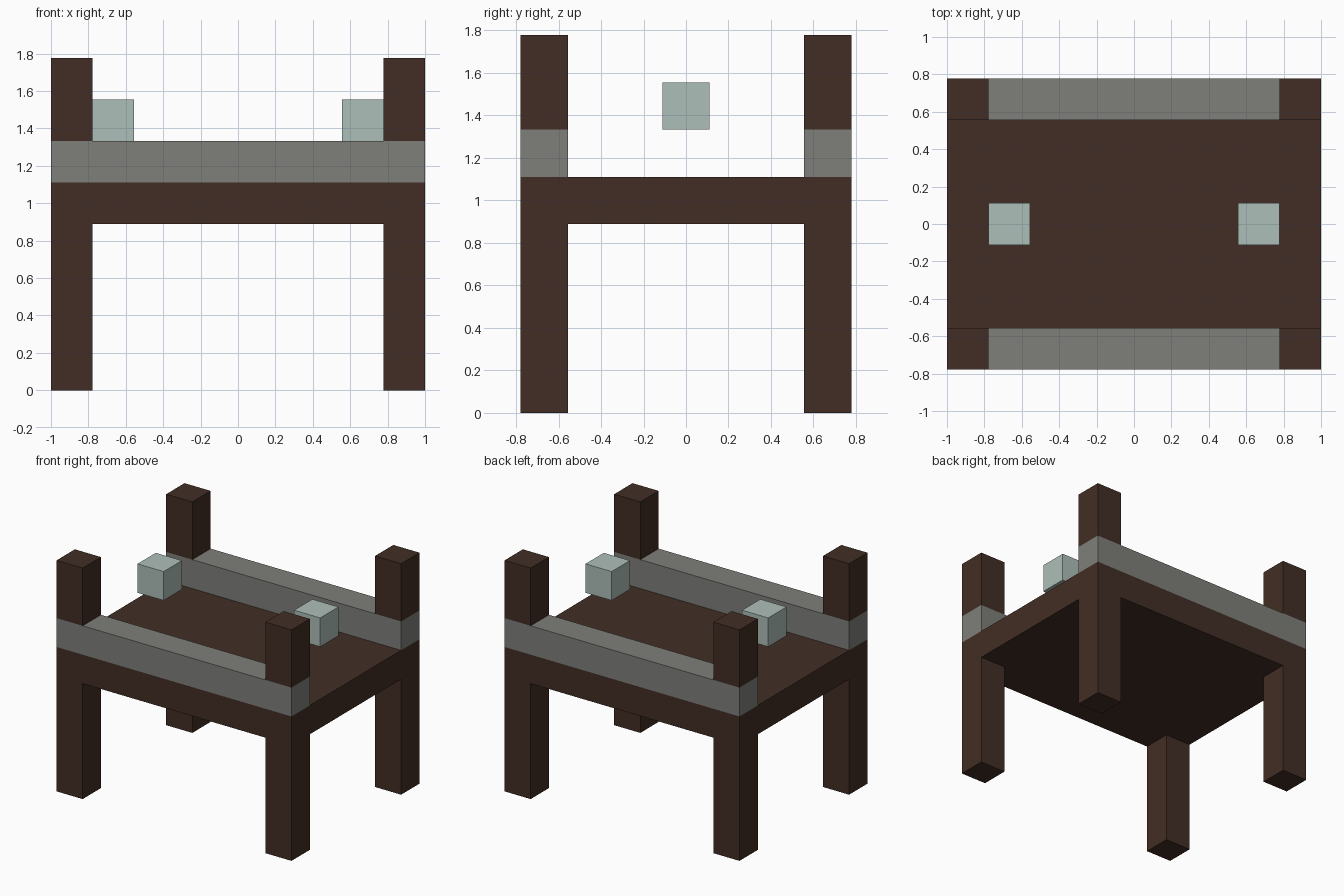
import bpy

cube = bpy.data.objects.get("Cube")
if cube:
    bpy.data.objects.remove(cube, do_unlink=True)

U = 2 / 9  # one block edge


def material(name, rgb):
    mat = bpy.data.materials.new(name)
    mat.use_nodes = True
    color = (*rgb, 1)
    mat.diffuse_color = color
    mat.node_tree.nodes["Principled BSDF"].inputs["Base Color"].default_value = color
    return mat


def block(name, center, size, mat):
    """Box with centre and size given in block units."""
    bpy.ops.mesh.primitive_cube_add(size=1, location=[c * U for c in center])
    obj = bpy.context.object
    obj.name = name
    obj.scale = [s * U for s in size]
    bpy.ops.object.transform_apply(location=False, rotation=False, scale=True)
    obj.data.materials.append(mat)
    return obj


wood = material("dark brown wood", (0.054, 0.027, 0.018))
stone = material("warm grey", (0.21, 0.215, 0.195))
pale = material("pale green", (0.42, 0.52, 0.48))

# Table slab
block("table_top", (0, 0, 4.5), (9, 7, 1), wood)

# Legs below and posts above at every corner
for side, sx in (("left", 1), ("right", -1)):
    for end, sy in (("front", -1), ("back", 1)):
        block(f"{end}_{side}_leg", (4 * sx, 3 * sy, 2), (1, 1, 4), wood)
        block(f"{end}_{side}_post", (4 * sx, 3 * sy, 7), (1, 1, 2), wood)
    # Floating cube inside each short side
    block(f"{side}_floating_cube", (3 * sx, 0, 6.5), (1, 1, 1), pale)

# Long rails between slab and posts
for end, sy in (("front", -1), ("back", 1)):
    block(f"{end}_rail", (0, 3 * sy, 5.5), (9, 1, 1), stone)
